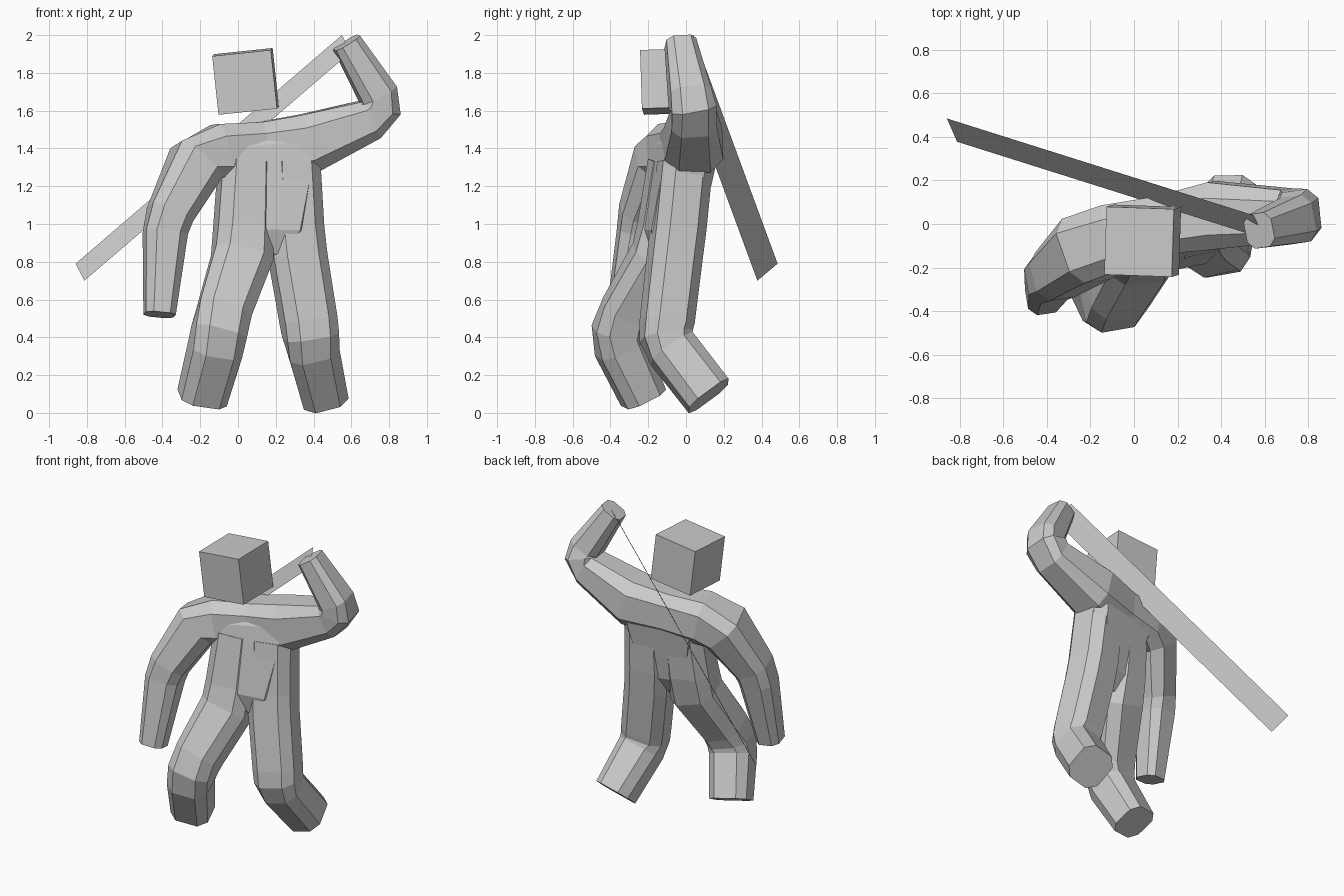
import bpy, bmesh, math
from mathutils import Vector, Euler

if "Cube" in bpy.data.objects:
    bpy.data.objects.remove(bpy.data.objects["Cube"])

K = 0.55  # corner cut of the eight-sided section


def add_object(name, bm):
    bmesh.ops.recalc_face_normals(bm, faces=bm.faces[:])
    me = bpy.data.meshes.new(name)
    bm.to_mesh(me)
    bm.free()
    ob = bpy.data.objects.new(name, me)
    bpy.context.collection.objects.link(ob)
    return ob


def tube(name, stations, ref):
    """Eight-sided loft; station = (x, y, z, half size along ref, half size across)."""
    bm = bmesh.new()
    pts = [Vector(s[:3]) for s in stations]
    ref = Vector(ref).normalized()
    corners = [(1, K), (K, 1), (-K, 1), (-1, K), (-1, -K), (-K, -1), (K, -1), (1, -K)]
    rings = []
    for i, s in enumerate(stations):
        t = (pts[min(i + 1, len(pts) - 1)] - pts[max(i - 1, 0)]).normalized()
        u = (ref - t * ref.dot(t)).normalized()
        v = t.cross(u)
        # keep the cut the same width on stretched sections
        m = min(s[3], s[4]) * (1 - K)
        ring = []
        for a, b in corners:
            x = math.copysign(s[3] - (m if abs(a) < 1 else 0), a)
            y = math.copysign(s[4] - (m if abs(b) < 1 else 0), b)
            ring.append(bm.verts.new(pts[i] + u * x + v * y))
        rings.append(ring)
    for r0, r1 in zip(rings, rings[1:]):
        for j in range(8):
            k = (j + 1) % 8
            bm.faces.new((r0[j], r0[k], r1[k], r1[j]))
    bm.faces.new(rings[0])
    bm.faces.new(rings[-1])
    return add_object(name, bm)


SIDE = (0.98, 0.2, 0)

# torso
body = tube("body", [
    (0.17, -0.1, 0.83, 0.11, 0.08),
    (0.165, -0.085, 0.95, 0.2, 0.13),
    (0.165, -0.03, 1.27, 0.265, 0.138),
    (0.15, -0.01, 1.4, 0.3, 0.14),
    (0.13, 0.005, 1.52, 0.26, 0.09)], SIDE)

# both arms and the shoulder line as one run
arms = tube("arms", [
    (-0.415, -0.335, 0.52, 0.08, 0.08),
    (-0.385, -0.25, 0.95, 0.11, 0.112),
    (-0.36, -0.23, 1.05, 0.122, 0.118),
    (-0.22, -0.115, 1.325, 0.16, 0.145),
    (-0.09, -0.06, 1.38, 0.155, 0.15),
    (0.13, -0.005, 1.4, 0.135, 0.14),
    (0.37, 0.04, 1.425, 0.155, 0.158),
    (0.705, 0.04, 1.555, 0.12, 0.108),
    (0.749, 0.035, 1.62, 0.12, 0.11),
    (0.742, 0.02, 1.685, 0.11, 0.1),
    (0.575, -0.03, 1.96, 0.08, 0.075)], (-0.15, 1, 0))

# legs, running up the sides of the torso
left_leg = tube("left_leg", [
    (0.045, -0.055, 1.32, 0.14, 0.135),
    (0.03, -0.105, 0.98, 0.15, 0.14),
    (0.022, -0.145, 0.82, 0.157, 0.142),
    (-0.075, -0.315, 0.53, 0.142, 0.135),
    (-0.1, -0.355, 0.43, 0.14, 0.135),
    (-0.12, -0.345, 0.34, 0.135, 0.13),
    (-0.19, -0.225, 0.08, 0.125, 0.115)], SIDE)
right_leg = tube("right_leg", [
    (0.285, -0.005, 1.32, 0.14, 0.135),
    (0.3, -0.04, 0.98, 0.145, 0.135),
    (0.318, -0.06, 0.82, 0.145, 0.134),
    (0.375, -0.1, 0.48, 0.142, 0.132),
    (0.385, -0.105, 0.41, 0.14, 0.132),
    (0.395, -0.075, 0.34, 0.135, 0.13),
    (0.455, 0.12, 0.09, 0.122, 0.13)], SIDE)

# weld the parts into one skin
bpy.context.view_layer.objects.active = body
for part in (arms, left_leg, right_leg):
    mod = body.modifiers.new("weld", 'BOOLEAN')
    mod.operation = 'UNION'
    mod.solver = 'EXACT'
    mod.use_self = True
    mod.object = part
    bpy.ops.object.modifier_apply(modifier=mod.name)
    bpy.data.objects.remove(part)

# head
bm = bmesh.new()
bmesh.ops.create_cube(bm, size=0.312)
head = add_object("head", bm)
head.location = (0.04, -0.077, 1.755)
head.rotation_euler = Euler((math.radians(2), math.radians(-6), math.radians(-2)))

# flat blade held behind the back
bm = bmesh.new()
tip, grip = Vector((-0.86, 0.485, 0.79)), Vector((0.55, 0.04, 2.0))
width = Vector((0.047, -0.107, -0.09))
bm.faces.new([bm.verts.new(p) for p in (tip, grip, grip + width, tip + width)])
add_object("blade", bm)
